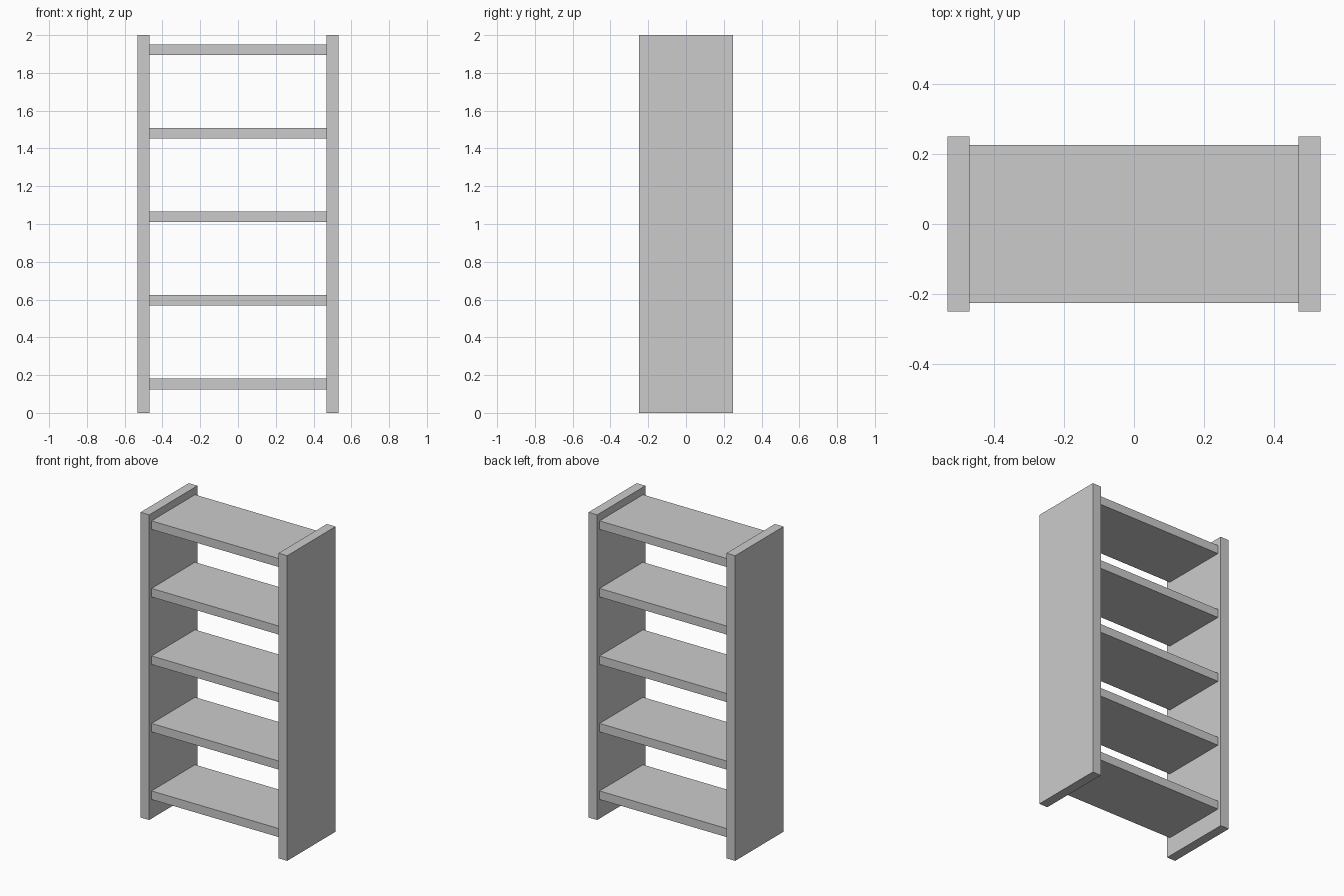
import bpy

if "Cube" in bpy.data.objects:
    bpy.data.objects.remove(bpy.data.objects["Cube"])

HALF_WIDTH = 0.532
PANEL_THICK = 0.063
INNER = HALF_WIDTH - PANEL_THICK
SHELF_COUNT = 5
FIRST_Z, SPACING = 0.153, 0.4425


def box(name, size, location):
    bpy.ops.mesh.primitive_cube_add(size=1, location=location)
    obj = bpy.context.object
    obj.name = name
    obj.scale = size
    bpy.ops.object.transform_apply(location=False, rotation=False, scale=True)
    return obj


# Side panels
for side, label in ((-1, "left"), (1, "right")):
    box(f"{label}_side_panel", (PANEL_THICK, 0.5, 2.0),
        (side * (HALF_WIDTH - PANEL_THICK / 2), 0, 1.0))

# Evenly spaced shelves, slightly shallower than the panels
for i in range(SHELF_COUNT):
    box(f"shelf_{i + 1}", (2 * INNER, 0.45, 0.056),
        (0, 0, FIRST_Z + i * SPACING))
